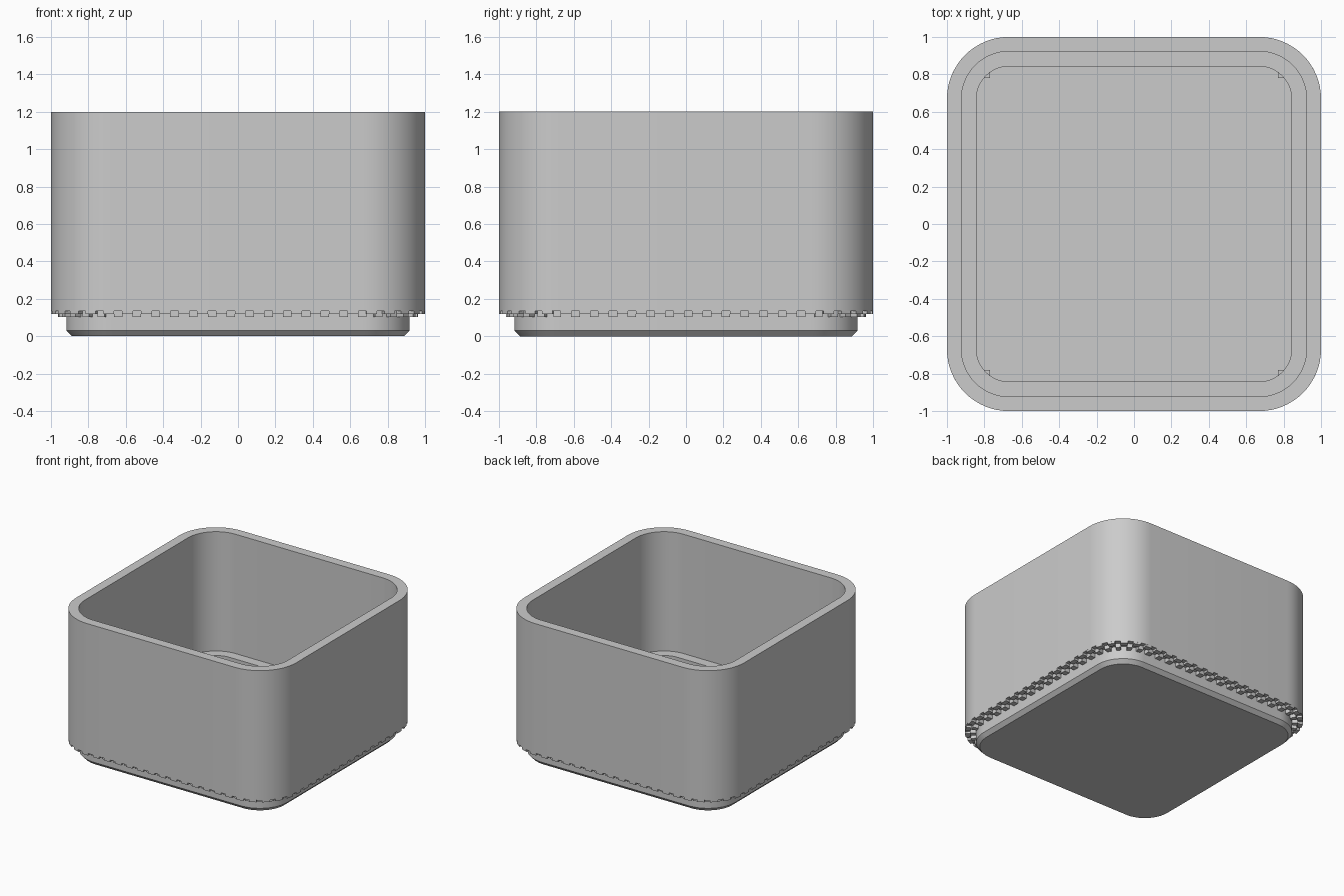
import bpy, bmesh, math
from mathutils import Vector

cube = bpy.data.objects.get("Cube")
if cube:
    bpy.data.objects.remove(cube, do_unlink=True)

grey = bpy.data.materials.new("light grey")
grey.use_nodes = True
colour = (0.6, 0.6, 0.6, 1)
grey.diffuse_color = colour
grey.node_tree.nodes["Principled BSDF"].inputs["Base Color"].default_value = colour

CORNER = 0.33            # outer corner radius
FLAT = 1 - CORNER        # half length of each straight side
SEGMENTS = 16


def finish(bm, name, smooth=False):
    bmesh.ops.recalc_face_normals(bm, faces=bm.faces)
    mesh = bpy.data.meshes.new(name)
    bm.to_mesh(mesh)
    bm.free()
    mesh.materials.append(grey)
    obj = bpy.data.objects.new(name, mesh)
    bpy.context.collection.objects.link(obj)
    if smooth:
        bpy.ops.object.select_all(action='DESELECT')
        obj.select_set(True)
        bpy.context.view_layer.objects.active = obj
        bpy.ops.object.shade_smooth_by_angle(angle=math.radians(30))
    return obj


def rounded_ring(bm, half, radius, z):
    ring = []
    for q in range(4):
        mid = math.pi / 4 + q * math.pi / 2
        cx = math.copysign(half - radius, math.cos(mid))
        cy = math.copysign(half - radius, math.sin(mid))
        for i in range(SEGMENTS + 1):
            a = (q + i / SEGMENTS) * math.pi / 2
            ring.append(bm.verts.new((cx + radius * math.cos(a), cy + radius * math.sin(a), z)))
    return ring


def outline(t, inset):
    """Point at arc length t along the outer outline, moved inwards by inset."""
    arc = CORNER * math.pi / 2
    side, s = divmod(t, 2 * FLAT + arc)
    if s < 2 * FLAT:
        p, n = Vector((1, s - FLAT, 0)), Vector((1, 0, 0))
    else:
        a = (s - 2 * FLAT) / CORNER
        n = Vector((math.cos(a), math.sin(a), 0))
        p = Vector((FLAT, FLAT, 0)) + n * CORNER
    p -= n * inset
    for _ in range(int(side) % 4):
        p = Vector((-p.y, p.x, 0))
    return p


def prism(bm, corners, z0, z1):
    low, high = [[bm.verts.new((p[0], p[1], z)) for p in corners] for z in (z0, z1)]
    bm.faces.new(low)
    bm.faces.new(high)
    for i in range(len(low)):
        j = (i + 1) % len(low)
        bm.faces.new((low[i], low[j], high[j], high[i]))


# Open box: foot, overhang, wall, inner ledge and floor as one lofted section
SECTION = [
    (0.888, 0.22, 0), (0.917, 0.25, 0.03), (0.917, 0.25, 0.135),
    (1, CORNER, 0.135), (1, CORNER, 1.2), (0.923, 0.255, 1.2),
    (0.923, 0.255, 0.22), (0.843, 0.175, 0.22), (0.843, 0.175, 0.08),
]
bm = bmesh.new()
rings = [rounded_ring(bm, *row) for row in SECTION]
for a, b in zip(rings, rings[1:]):
    for i in range(len(a)):
        j = (i + 1) % len(a)
        bm.faces.new((a[i], a[j], b[j], b[i]))
bm.faces.new(rings[0])
bm.faces.new(rings[-1])
finish(bm, "box_body", smooth=True)

# Two staggered rows of teeth under the overhang
length = 8 * FLAT + 2 * math.pi * CORNER
count = 74
pitch = length / count


def teeth(name, phase, width, inset0, inset1, bottom):
    bm = bmesh.new()
    for k in range(count):
        start = (k + phase) * pitch
        end = start + width * pitch
        prism(bm, [outline(start, inset0), outline(end, inset0),
                   outline(end, inset1), outline(start, inset1)], bottom, 0.137)
    finish(bm, name)


teeth("outer_teeth", 0, 0.58, 0, 0.04, 0.118)
teeth("inner_teeth", 0.56, 0.46, 0.038, 0.085, 0.103)

# Small square stubs inside the four floor corners
bm = bmesh.new()
for sx in (-1, 1):
    for sy in (-1, 1):
        prism(bm, [(sx * x, sy * y) for x, y in
                   ((0.77, 0.78), (0.82, 0.78), (0.82, 0.82), (0.77, 0.82))], 0.103, 0.137)
finish(bm, "corner_stubs")
